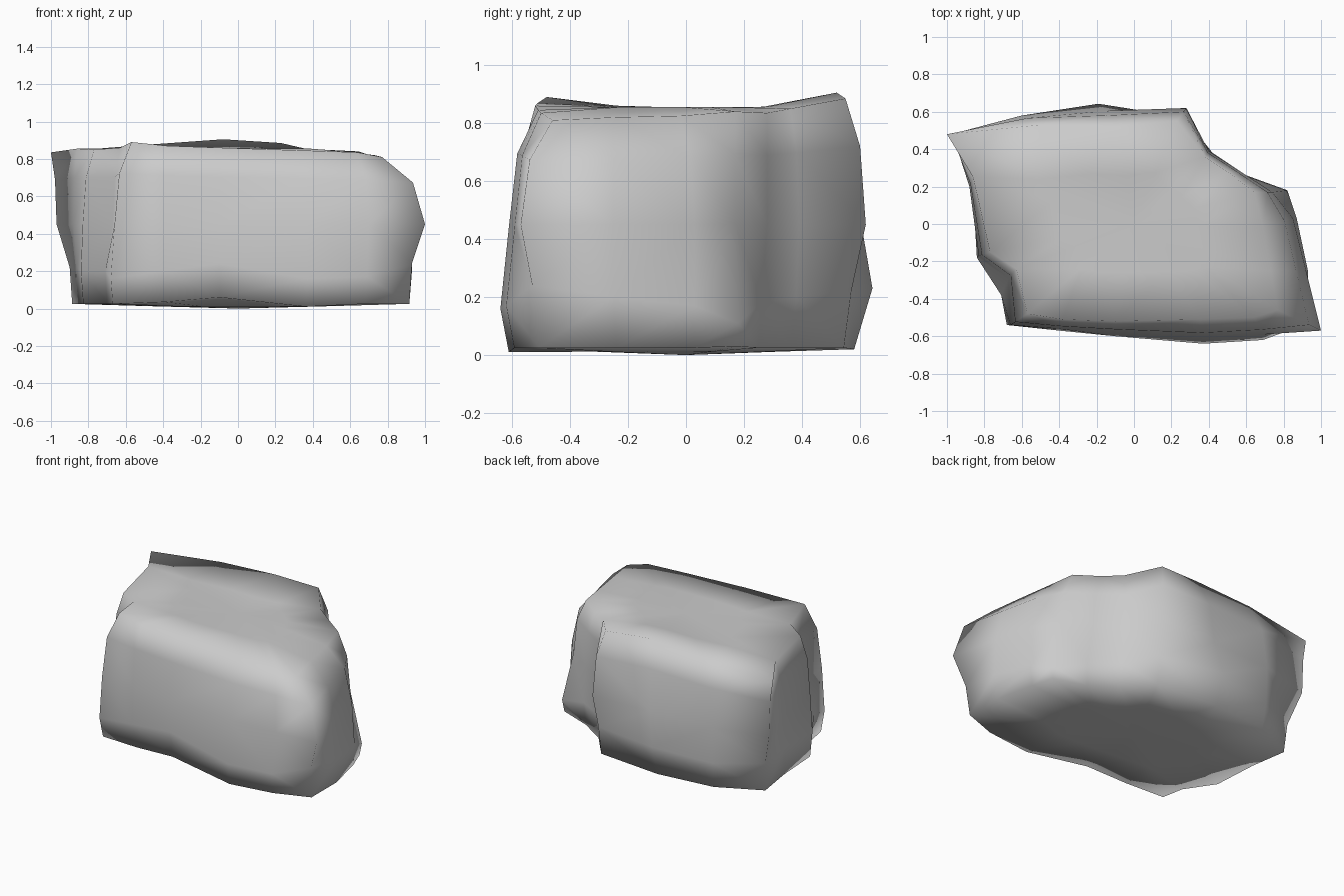
import bpy, bmesh
from mathutils import Vector

if "Cube" in bpy.data.objects:
    bpy.data.objects.remove(bpy.data.objects["Cube"])

# Matching outlines, anticlockwise from the front left corner
low = [(-.68, -.54, .16), (-.4, -.57, .2), (-.1, -.6, .24), (.37, -.64, .16), (.69, -.62, .17),
       (.93, -.53, .24), (.93, -.25, .2), (.87, .03, .17), (.82, .18, .11), (.6, .26, .18),
       (.42, .38, .2), (.27, .57, .22), (-.19, .643, .23), (-.6, .57, .2), (-.9, .42, .22),
       (-.86, .15, .22), (-.84, -.18, .2), (-.71, -.38, .2)]
mid = [(-.66, -.54), (-.4, -.56), (-.1, -.58), (.37, -.61), (.7, -.59), (1, -.57),
       (.92, -.25), (.85, .03), (.74, .17), (.57, .28), (.4, .39), (.28, .62),
       (-.15, .605), (-.6, .58), (-.97, .48), (-.88, .2), (-.83, -.17), (-.67, -.29)]
top = [(-.57, -.48, .89), (-.38, -.51, .87), (-.1, -.52, .86), (.35, -.51, .845),
       (.64, -.5, .835), (.77, -.46, .81), (.73, -.25, .82), (.69, -.02, .825),
       (.645, .17, .84), (.5, .28, .835), (.38, .36, .85), (.23, .55, .885),
       (-.08, .52, .905), (-.5, .53, .875), (-1, .48, .835), (-.86, .25, .855),
       (-.77, -.15, .85), (-.63, -.24, .86)]

low = [Vector(p) for p in low]
mid = [Vector((x, y, .45)) for x, y in mid]
top = [Vector(p) for p in top]


def inner(ring, s, z):
    return [Vector((p.x * s, p.y * s, z)) for p in ring]


# Shoulder chamfer below the top edge
shoulder = []
for m, t in zip(mid, top):
    p = m.lerp(t, .28)
    p.z = m.z + (t.z - m.z) * .62
    shoulder.append(p)

# Foot, slightly narrower and trimmed at the back
bottom = [Vector((p.x * .985, min(p.y * .955, .58), .025)) for p in low]
for i, z in ((2, .06), (1, .035), (3, .01), (8, .03), (12, .02)):
    bottom[i].z = z
rings = [inner(low, .5, .012), bottom, low, mid, shoulder, top, inner(top, .5, .855)]

bm = bmesh.new()
loops = [[bm.verts.new(p) for p in r] for r in rings]
n = len(low)
for a, b in zip(loops, loops[1:]):
    for i in range(n):
        j = (i + 1) % n
        bm.faces.new((a[i], a[j], b[j], b[i]))
for loop, z in ((loops[0], 0), (loops[-1], .855)):
    c = bm.verts.new((0, 0, z))
    for i in range(n):
        bm.faces.new((loop[i], loop[(i + 1) % n], c))
bmesh.ops.recalc_face_normals(bm, faces=bm.faces)
bmesh.ops.triangulate(bm, faces=bm.faces)

mesh = bpy.data.meshes.new("boulder")
bm.to_mesh(mesh)
bm.free()
for f in mesh.polygons:
    f.use_smooth = True
rock = bpy.data.objects.new("boulder", mesh)
bpy.context.collection.objects.link(rock)
